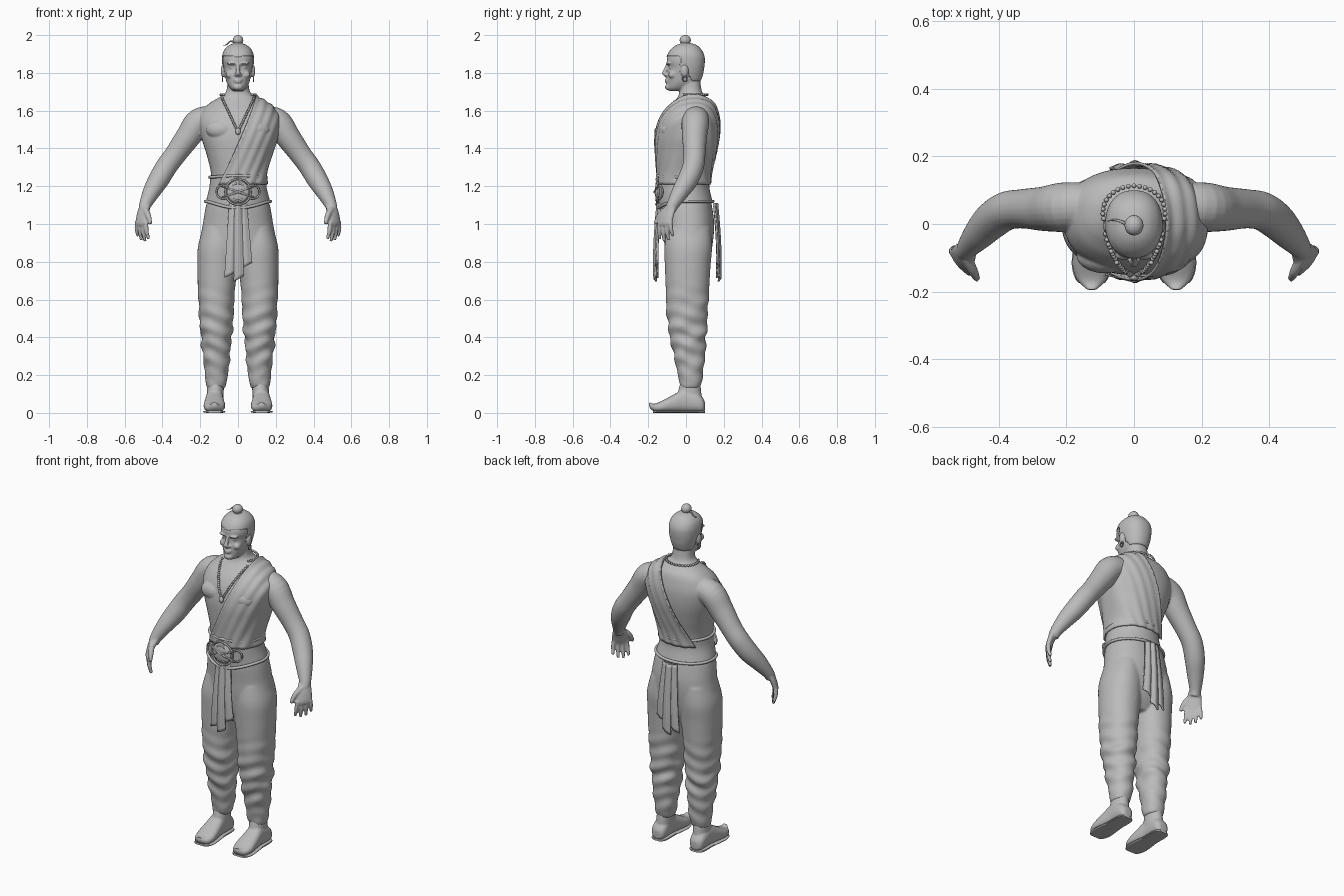
import bpy, bmesh, math
from mathutils import Vector, Matrix

cube = bpy.data.objects.get("Cube")
if cube:
    bpy.data.objects.remove(cube)

X, Y, Z = Vector((1, 0, 0)), Vector((0, 1, 0)), Vector((0, 0, 1))
BULK = 2.25  # squareness of body cross-sections

clay = bpy.data.materials.new("clay_grey")
clay.use_nodes = True
clay.diffuse_color = (0.5, 0.5, 0.5, 1)
clay.node_tree.nodes["Principled BSDF"].inputs["Base Color"].default_value = clay.diffuse_color


def smooth_rows(rows, steps=5):
    """Catmull-Rom interpolation between rows of numbers."""
    pts = [Vector(r) for r in rows]
    pts = [pts[0]] + pts + [pts[-1]]
    out = []
    for a, b, c, d in zip(pts, pts[1:], pts[2:], pts[3:]):
        for k in range(steps):
            t = k / steps
            out.append(b + (c - a) * t / 2 + (a - b * 2.5 + c * 2 - d / 2) * t ** 2
                       + ((b - c) * 3 + d - a) * t ** 3 / 2)
    return out + [pts[-1]]


def loft(bm, rings, n=32, power=2.0, side=1, cap=True):
    """Skin superellipse rings given as (centre, u axis, v axis)."""
    def bend(w):
        return math.copysign(abs(w) ** (2 / power), w) if abs(w) > 1e-6 else 0.0
    loops = []
    for c, u, v in rings:
        loop = []
        for i in range(n):
            a = math.tau * i / n
            p = c + u * bend(math.cos(a)) + v * bend(math.sin(a))
            loop.append(bm.verts.new((p.x * side, p.y, p.z)))
        loops.append(loop)
    for lo, hi in zip(loops, loops[1:]):
        for i in range(n):
            j = (i + 1) % n
            bm.faces.new((lo[i], lo[j], hi[j], hi[i]))
    if cap:
        bm.faces.new(loops[0][::-1])
        bm.faces.new(loops[-1])
    return [v for loop in loops for v in loop]


def levels(rows, grow=0.0):
    """Horizontal rings from rows of z, front, back, half width, centre x."""
    return [(Vector((r[4] if len(r) > 4 else 0, (r[1] + r[2]) / 2, r[0])),
             X * (r[3] + grow), Y * ((r[2] - r[1]) / 2 + grow)) for r in rows]


def tube(bm, rows, ref=Y, n=12, side=1):
    """Round tube through rows of x, y, z, radius."""
    pts = [Vector(r[:3]) for r in rows]
    rings = []
    for i, p in enumerate(pts):
        t = pts[min(i + 1, len(pts) - 1)] - pts[max(i - 1, 0)]
        u = t.cross(ref).normalized()
        rings.append((p, u * rows[i][3], t.cross(u).normalized() * rows[i][3]))
    loft(bm, rings, n, side=side)


def blob(bm, centre, radii, detail=3):
    bmesh.ops.create_icosphere(bm, subdivisions=detail, radius=1,
                               matrix=Matrix.Translation(centre) @ Matrix.Diagonal((*radii, 1)))


def finish(bm, name, voxel=0.0, relax=3, thickness=0.0):
    bmesh.ops.recalc_face_normals(bm, faces=bm.faces)
    mesh = bpy.data.meshes.new(name)
    bm.to_mesh(mesh)
    bm.free()
    mesh.materials.append(clay)
    for p in mesh.polygons:
        p.use_smooth = True
    mesh.set_sharp_from_angle(angle=math.radians(50))
    ob = bpy.data.objects.new(name, mesh)
    bpy.context.scene.collection.objects.link(ob)
    if thickness:
        mod = ob.modifiers.new("thickness", "SOLIDIFY")
        mod.thickness, mod.offset = thickness, 0
    if voxel:
        mod = ob.modifiers.new("fuse", "REMESH")
        mod.mode, mod.voxel_size, mod.use_smooth_shade = "VOXEL", voxel, True
        mod = ob.modifiers.new("relax", "SMOOTH")
        mod.factor, mod.iterations = 0.5, relax


# Bare body: torso, head, arms and hands fused into one skin
TORSO = smooth_rows([(1.08, -.12, .12, .145), (1.18, -.135, .115, .143), (1.27, -.14, .122, .143),
                     (1.37, -.148, .145, .167), (1.46, -.15, .162, .195), (1.54, -.135, .165, .208),
                     (1.6, -.105, .155, .188), (1.64, -.07, .14, .15), (1.67, -.045, .11, .1),
                     (1.7, -.035, .085, .064), (1.76, -.035, .075, .055)], 6)
HEAD = smooth_rows([(1.705, -.09, -.02, .024), (1.72, -.1, .02, .042), (1.75, -.1, .068, .06),
                    (1.79, -.099, .086, .07), (1.828, -.092, .093, .077), (1.86, -.102, .096, .081),
                    (1.89, -.097, .094, .08), (1.92, -.08, .08, .07), (1.945, -.05, .055, .045),
                    (1.957, -.015, .02, .012)])
ARM = smooth_rows([(.12, .055, 1.56, .066), (.205, .05, 1.54, .073), (.265, .045, 1.46, .066),
                   (.33, .045, 1.37, .058), (.378, .038, 1.305, .057), (.42, .01, 1.235, .055),
                   (.458, -.03, 1.17, .046), (.49, -.068, 1.105, .033), (.498, -.085, 1.07, .028)])
body = bmesh.new()
loft(body, levels(TORSO), 48, BULK)
loft(body, levels(HEAD), 40, BULK)
across = Vector((-.63, -.77, 0))   # from little finger towards thumb
through = Vector((.77, -.63, 0))
for s in (1, -1):
    tube(body, ARM, n=24, side=s)
    palm = smooth_rows([(.492, -.075, 1.1, .032, .026), (.503, -.095, 1.06, .042, .021),
                        (.511, -.11, 1.01, .046, .017), (.511, -.114, .99, .04, .012)])
    loft(body, [(Vector(r[:3]), across * r[3], through * r[4]) for r in palm], 20, side=s)
    for k, length in enumerate((.062, .084, .09, .078)):
        root = Vector((.511, -.111, 1.01)) + across * (k - 1.5) * .024
        tip = root + across * (k - 1.5) * .006 - Z * (length + .012) - through * .012
        mid = (root + tip) / 2 + through * .005
        tube(body, smooth_rows([(*root, .0125), (*mid, .0115), (*tip, .008)]), side=s)
    tube(body, smooth_rows([(.495, -.1, 1.08, .017), (.475, -.14, 1.045, .015),
                            (.463, -.163, 1.0, .009)]), side=s)
    blob(body, (.085 * s, -.095, 1.5), (.085, .051, .055))          # chest muscle
    blob(body, (.03 * s, -.091, 1.85), (.03, .015, .008))           # brow
    blob(body, (.032 * s, -.08, 1.829), (.015, .011, .007))         # eye
    blob(body, (.043 * s, -.072, 1.79), (.022, .022, .02))          # cheek
    blob(body, (.08 * s, -.008, 1.81), (.011, .02, .033))           # ear
    blob(body, (.012 * s, -.104, 1.79), (.009, .012, .007))         # nostril
tube(body, [(0, -.095, 1.855, .007), (0, -.105, 1.825, .009), (0, -.117, 1.797, .013),
            (0, -.1, 1.783, .01)])
for z, w in ((1.763, .024), (1.752, .02)):
    blob(body, (0, -.1, z), (w, .012, .0055))                       # lips
blob(body, (0, -.094, 1.725), (.026, .017, .017))                   # chin
finish(body, "body", .005)

# Hair cap with sideburns, topknot, loose strand
hair = bmesh.new()
loft(hair, levels(HEAD, .002), 64, BULK)


def hairline(p):
    if p.y < -.03:
        return 1.893 - max(0, .025 - abs(p.x)) * .6
    return 1.8 if p.y < -.015 else 1.84 - min(p.y + .015, .05) * 1.7


bmesh.ops.delete(hair, geom=[f for f in hair.faces
                             if f.calc_center_median().z < hairline(f.calc_center_median())],
                 context="FACES")
finish(hair, "hair_cap", thickness=.003)
knot = bmesh.new()
blob(knot, (0, -.004, 1.973), (.028, .03, .027))
tube(knot, [(a, b - .004, 1.953, .005) for a, b in
            [(.021 * math.cos(t), .021 * math.sin(t)) for t in [math.tau * i / 20 for i in range(22)]]], ref=Z)
tube(knot, smooth_rows([(-.015, -.005, 1.96, .005), (-.04, .008, 1.967, .004),
                        (-.06, .012, 1.95, .003), (-.08, .008, 1.945, .001)]), ref=Z)
finish(knot, "topknot")

# Trousers: hips and legs fused, with cloth folds below the thigh
trousers = bmesh.new()
loft(trousers, levels(smooth_rows([(1.13, -.13, .13, .16), (1.08, -.13, .14, .173), (1.0, -.122, .149, .186),
                                   (.9, -.115, .142, .2), (.8, -.1, .12, .17), (.73, -.06, .08, .08)])), 48, BULK)
LEG = smooth_rows([(.98, -.1, .13, .085, .1), (.88, -.114, .138, .104, .108), (.78, -.112, .13, .106, .109),
                   (.68, -.108, .124, .1, .113), (.6, -.106, .12, .095, .115), (.5, -.1, .113, .09, .114),
                   (.4, -.085, .108, .08, .115), (.3, -.064, .1, .071, .114), (.2, -.042, .09, .06, .114),
                   (.15, -.034, .08, .054, .116), (.13, -.024, .07, .046, .117)], 8)
for s in (1, -1):
    for v in loft(trousers, levels(LEG), 40, 2.15, s):
        out = Vector((v.co.x - .114 * s, v.co.y - .01, 0))
        turn = math.atan2(out.y, out.x * s)
        fade = max(0, 1 - abs(v.co.z - .4) / .3)
        v.co += out.normalized() * fade * (.006 * math.sin(v.co.z * 75 + 1.6 * math.sin(turn * 2))
                                           + .004 * math.sin(v.co.z * 40 - turn * 3))
finish(trousers, "trousers", .007, 4)

# Shoes with curled toes, rows run heel to toe: y, half width, top, bottom
SHOE = smooth_rows([(.1, .022, .06, .012), (.085, .04, .085, .004), (.05, .046, .11, .004),
                    (-.01, .046, .125, .004), (-.06, .052, .1, .004), (-.12, .057, .068, .004),
                    (-.16, .047, .05, .006), (-.182, .028, .05, .016), (-.195, .012, .062, .035),
                    (-.193, .004, .07, .06)])


def shoe_rings(rows):
    return [(Vector((.125, y, (top + low) / 2)), X * w, Z * (top - low) / 2) for y, w, top, low in rows]


shoes, soles = bmesh.new(), bmesh.new()
for s in (1, -1):
    loft(shoes, shoe_rings(SHOE), 28, 2.5, s)
    loft(shoes, levels(smooth_rows([(.05, -.05, .085, .042, .122), (.1, -.045, .082, .044, .12),
                                    (.16, -.03, .075, .044, .118)])), 28, side=s)
    loft(soles, shoe_rings([(y, w + .002, .012, 0) for y, w, top, low in SHOE if low < .013]), 16, 4, s)
finish(shoes, "shoes", .006)
finish(soles, "shoe_soles")

# Shoulder wrap: grown torso shell cut by a slanted plane, then pleated
wrap = bmesh.new()
loft(wrap, levels([r for r in TORSO if 1.2 < r[0] < 1.685], .011), 96, BULK, cap=False)
edge, lean = Vector((.09, -.03, 1.66)), Vector((1, .107, -.443)).normalized()
bmesh.ops.bisect_plane(wrap, geom=wrap.verts[:] + wrap.edges[:] + wrap.faces[:],
                       plane_co=edge, plane_no=lean, clear_inner=True)
wrap.normal_update()
for v in wrap.verts:
    v.co += v.normal * .003 * math.cos((v.co - edge).dot(lean) * 130)
finish(wrap, "shoulder_wrap", thickness=.008)


def hoop(z, front, back, half, r, drop):
    """Closed belt-shaped path dipping at the front."""
    pts = []
    for i in range(66):
        a = math.tau * i / 64
        pts.append((half * math.cos(a), (front + back) / 2 + (back - front) / 2 * math.sin(a),
                    z - drop * max(0, -math.sin(a)) ** 3, r))
    return pts


# Wide belt with rolled rims
belt = bmesh.new()
for v in loft(belt, levels(smooth_rows([(1.25, -.15, .125, .148), (1.19, -.15, .124, .152),
                                        (1.12, -.142, .14, .17)])), 64):
    if v.co.z < 1.2 and v.co.y < 0:
        v.co.z -= .035 * (v.co.y / -.145) ** 3 * (1.2 - v.co.z) / .08
tube(belt, hoop(1.248, -.152, .128, .15, .008, -.008), Z)
tube(belt, hoop(1.12, -.146, .143, .173, .008, .035), Z)
finish(belt, "belt")

# Round buckle with side loops and crossed bars
buckle = bmesh.new()
blob(buckle, (0, -.15, 1.17), (.06, .014, .06))
for x, r in ((0, .068), (0, .045), (.078, .036), (-.078, .036)):
    ring = []
    for i in range(34):
        a = math.tau * i / 32
        px = x + r * math.cos(a)
        ring.append((px, -.158 + 2.6 * px * px, 1.17 + r * math.sin(a), .005))
    tube(buckle, ring, n=8)
for s in (1, -1):
    tube(buckle, [(-.085, -.148, 1.17 + .03 * s, .004), (0, -.167, 1.17, .006),
                  (.085, -.148, 1.17 - .03 * s, .004)], n=8)
finish(buckle, "belt_buckle")


def hanging_strip(name, side, top_x, low_x, half, low_z, depth):
    bm = bmesh.new()
    grid = []
    for j in range(21):
        t = j / 20
        grid.append([bm.verts.new((top_x + (low_x - top_x) * t + u * half * (.7 + .3 * t),
                                   side * (depth + .018 * math.sin(t * 2) + .005 * math.cos(u * 3.1)),
                                   1.11 + (low_z + .015 * u - 1.11) * t))
                     for u in [i / 6 - 1 for i in range(13)]])
    for lo, hi in zip(grid, grid[1:]):
        for i in range(12):
            bm.faces.new((lo[i], lo[i + 1], hi[i + 1], hi[i]))
    finish(bm, name, thickness=.009)


# Hanging cloth, front (-1) and back (1)
for label, side, depth in (("front", -1, .138), ("back", 1, .152)):
    hanging_strip(label + "_strip_left", side, .025, .045, .03, .78, depth)
    hanging_strip(label + "_strip_right", side, -.025, -.042, .03, .73, depth)
    hanging_strip(label + "_strip_middle", side, 0, .004, .026, .71, depth + .009)


def chest_y(x, z):
    row = min(TORSO, key=lambda r: abs(r[0] - z))
    k = max(0, 1 - abs(x / row[3]) ** BULK) ** (1 / BULK)
    return (row[1] + row[2]) / 2 - (row[2] - row[1]) / 2 * k


# Bead necklace with pendant, and earrings
beads = bmesh.new()
for s in (1, -1):
    for i in range(20):
        z = 1.5 + .165 * i / 19
        x = .006 + .078 * i / 19
        blob(beads, (x * s, chest_y(x, z) - .007, z), (.007, .007, .007), 2)
    for i in range(13):
        a = math.radians(-35 + 125 * i / 12)
        blob(beads, (.092 * math.cos(a) * s, .035 + .078 * math.sin(a), 1.685), (.007, .007, .007), 2)
blob(beads, (0, -.158, 1.49), (.014, .01, .018))
finish(beads, "necklace")
earrings = bmesh.new()
for s in (1, -1):
    tube(earrings, [(.082, -.006 + .012 * math.cos(t), 1.768 + .014 * math.sin(t), .003)
                    for t in [math.tau * i / 16 for i in range(18)]], X, 8, s)
finish(earrings, "earrings")
